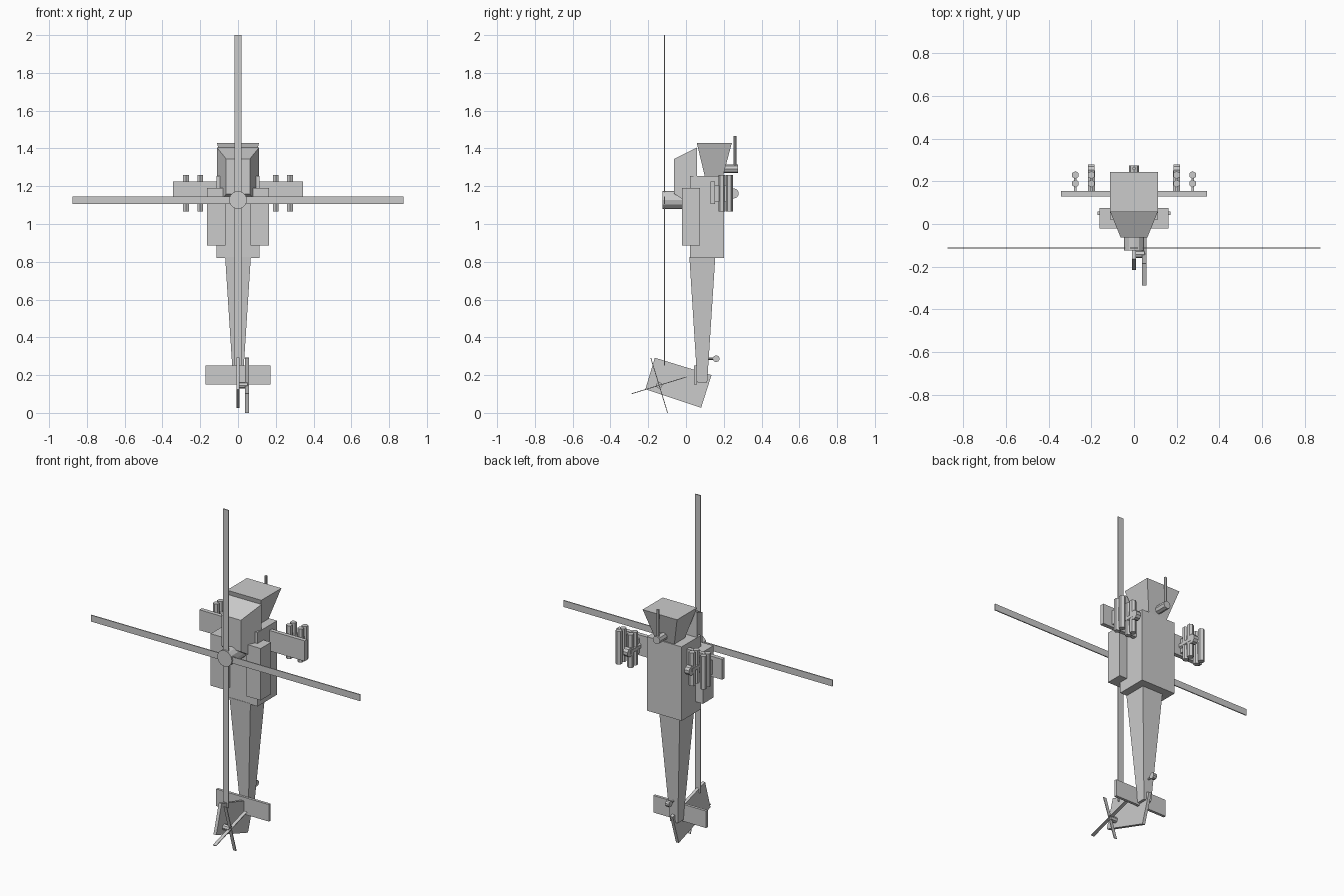
import bpy, bmesh, math
from mathutils import Vector, Matrix

if "Cube" in bpy.data.objects:
    bpy.data.objects.remove(bpy.data.objects["Cube"])

grey = bpy.data.materials.new("hull_grey")
grey.diffuse_color = (0.6, 0.6, 0.6, 1)
grey.use_nodes = True
grey.node_tree.nodes["Principled BSDF"].inputs["Base Color"].default_value = grey.diffuse_color


def finish(name, bm):
    bmesh.ops.recalc_face_normals(bm, faces=bm.faces)
    me = bpy.data.meshes.new(name)
    bm.to_mesh(me)
    bm.free()
    me.materials.append(grey)
    ob = bpy.data.objects.new(name, me)
    bpy.context.collection.objects.link(ob)
    return ob


def loft(name, a, b):
    """Solid between two matching outlines."""
    bm = bmesh.new()
    va = [bm.verts.new(p) for p in a]
    vb = [bm.verts.new(p) for p in b]
    bm.faces.new(va)
    bm.faces.new(vb)
    n = len(a)
    for i in range(n):
        j = (i + 1) % n
        bm.faces.new((va[i], va[j], vb[j], vb[i]))
    return finish(name, bm)


def rect_z(x, y0, y1, z):
    return [(-x, y0, z), (x, y0, z), (x, y1, z), (-x, y1, z)]


def rect_y(x, z0, z1, y):
    return [(-x, y, z0), (x, y, z0), (x, y, z1), (-x, y, z1)]


def box(name, x, y, z):
    return loft(name, [(x[0], y[0], z[0]), (x[1], y[0], z[0]), (x[1], y[1], z[0]), (x[0], y[1], z[0])],
                [(x[0], y[0], z[1]), (x[1], y[0], z[1]), (x[1], y[1], z[1]), (x[0], y[1], z[1])])


def rod(name, p, q, r, sides):
    p, q = Vector(p), Vector(q)
    d = q - p
    m = Matrix.Translation((p + q) / 2) @ d.to_track_quat('Z', 'Y').to_matrix().to_4x4()
    bm = bmesh.new()
    bmesh.ops.create_cone(bm, cap_ends=True, segments=sides, radius1=r, radius2=r,
                          depth=d.length, matrix=m)
    return finish(name, bm)


# Fuselage, nose, canopy and tail boom (nose points up)
box("fuselage", (-0.113, 0.113), (0.02, 0.202), (0.82, 1.255))
loft("nose", rect_z(0.06, 0.10, 0.195, 1.25), rect_z(0.112, 0.057, 0.243, 1.43))
loft("canopy", rect_y(0.112, 1.08, 1.405, 0.058), rect_y(0.063, 1.16, 1.345, -0.063))
loft("tail_boom", rect_z(0.068, 0.018, 0.155, 0.825), rect_z(0.025, 0.06, 0.112, 0.16))

# Main rotor
rod("rotor_mast", (0, -0.125, 1.127), (0, 0.03, 1.127), 0.048, 12)
box("rotor_blade_pair_across", (-0.875, 0.875), (-0.116, -0.11), (1.107, 1.145))
box("rotor_blade_pair_along", (-0.018, 0.018), (-0.116, -0.11), (0.25, 2.0))

# Chin gun
rod("gun_mount", (0, 0.15, 1.292), (0, 0.275, 1.292), 0.023, 8)
rod("gun_barrel", (0, 0.26, 1.28), (0, 0.26, 1.467), 0.008, 8)

# Wings
box("wings", (-0.343, 0.343), (0.13, 0.154), (1.105, 1.225))

# Mirrored engines, launch tubes and main wheels
for s, side in ((-1, "left"), (1, "right")):
    box(side + "_engine", sorted((s * 0.067, s * 0.163)), (-0.022, 0.075), (0.885, 1.19))
    for i, x in enumerate((0.2, 0.275)):
        box(f"{side}_pylon_{i}", (s * x - 0.006, s * x + 0.006), (0.15, 0.225), (1.12, 1.205))
        for j, y in enumerate((0.19, 0.23)):
            rod(f"{side}_tube_{i}{j}", (s * x, y, 1.065), (s * x, y, 1.26), 0.018, 6)
    rod(side + "_wheel", (s * 0.2 - 0.015, 0.253, 1.162), (s * 0.2 + 0.015, 0.253, 1.162), 0.027, 10)
    rod(side + "_wheel_strut", (s * 0.2, 0.15, 1.162), (s * 0.2, 0.25, 1.162), 0.019, 6)

# Tail surfaces
box("stabilizer", (-0.172, 0.172), (0.042, 0.058), (0.15, 0.25))
fin = [(-0.165, 0.292), (0.135, 0.2), (0.08, 0.027), (-0.215, 0.125)]
loft("tail_fin", [(-0.009, y, z) for y, z in fin], [(0.009, y, z) for y, z in fin])

# Tail rotor
c = Vector((0.048, -0.142, 0.146))
rod("tail_rotor_shaft", (0, c.y, c.z), (0.05, c.y, c.z), 0.017, 8)
for k in range(2):
    a = math.radians(17 + 90 * k)
    u = Vector((0, math.cos(a), math.sin(a))) * 0.152
    w = Vector((0, -math.sin(a), math.cos(a))) * 0.002
    ends = [[c + e + Vector((sx * 0.01, 0, 0)) + w * sw
             for sx, sw in ((-1, -1), (1, -1), (1, 1), (-1, 1))] for e in (-u, u)]
    loft(f"tail_rotor_blade_pair_{k}", *ends)

# Tail wheel
rod("tail_wheel_strut", (0, 0.09, 0.287), (0, 0.16, 0.287), 0.006, 6)
rod("tail_wheel", (-0.012, 0.16, 0.287), (0.012, 0.16, 0.287), 0.018, 10)
